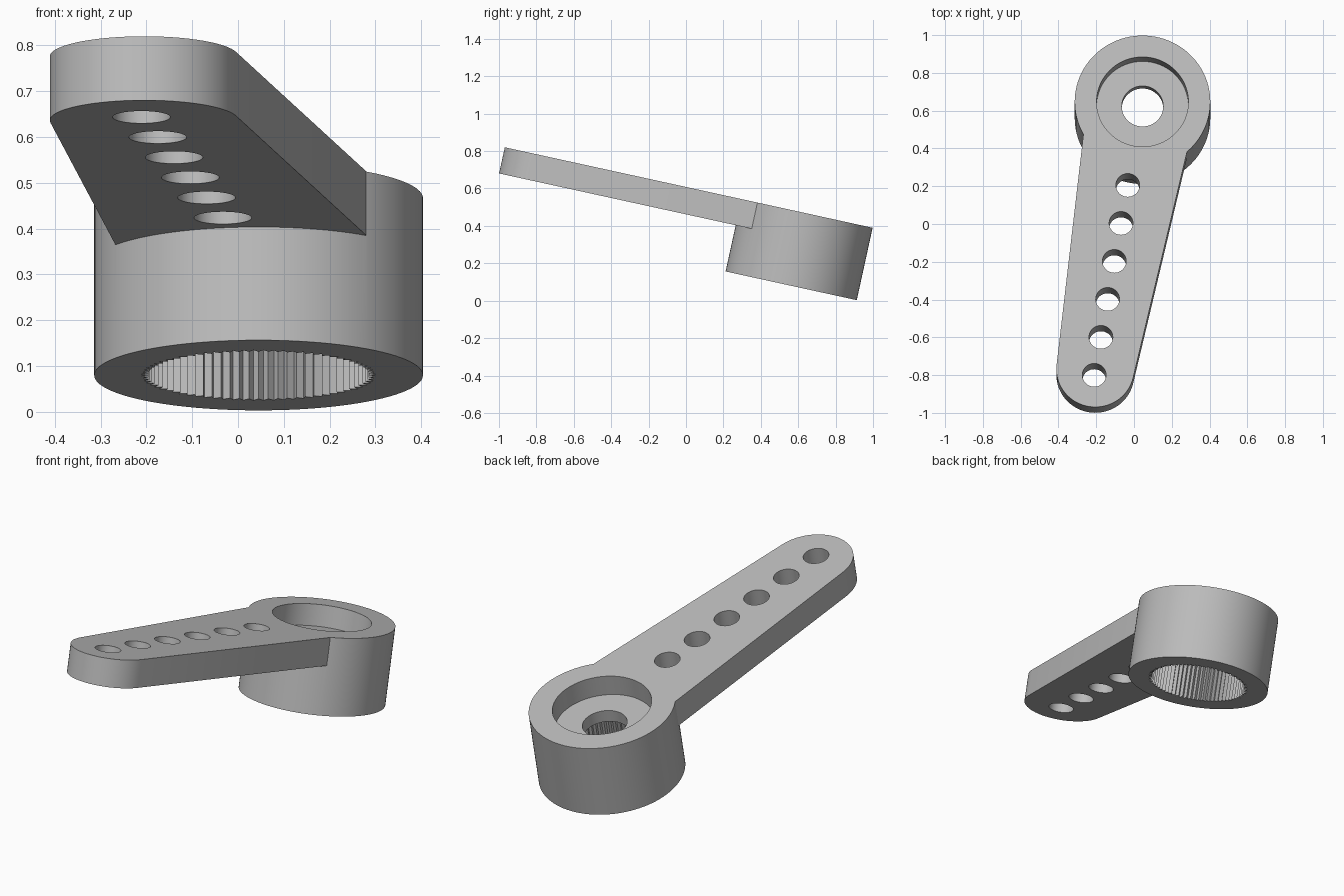
import bpy, bmesh, math
from mathutils import Vector

if "Cube" in bpy.data.objects:
    bpy.data.objects.remove(bpy.data.objects["Cube"], do_unlink=True)

# Single plastic material
grey = bpy.data.materials.new("light_grey_plastic")
grey.use_nodes = True
colour = (0.5, 0.5, 0.5, 1)
grey.diffuse_color = colour
grey.node_tree.nodes["Principled BSDF"].inputs["Base Color"].default_value = colour

# Sizes, measured from the hub centre on the flat top face
HUB_R, HUB_H = 0.359, 0.396
ARM_T, TIP_R = 0.143, 0.206
TIP = Vector((-0.25, -1.448))
RECESS_D, WEB_T = 0.11, 0.065


def circle(r, n, centre=(0, 0)):
    return [(centre[0] + r * math.cos(math.tau * i / n),
             centre[1] + r * math.sin(math.tau * i / n)) for i in range(n)]


def prism(name, outline, bottom, top):
    """Extrude a counter-clockwise outline between two heights."""
    bm = bmesh.new()
    low = bm.faces.new([bm.verts.new((x, y, bottom)) for x, y in outline])
    new = bmesh.ops.extrude_face_region(bm, geom=[low])["geom"]
    bmesh.ops.translate(bm, vec=(0, 0, top - bottom),
                        verts=[v for v in new if isinstance(v, bmesh.types.BMVert)])
    bmesh.ops.recalc_face_normals(bm, faces=bm.faces)
    mesh = bpy.data.meshes.new(name)
    bm.to_mesh(mesh)
    bm.free()
    mesh.materials.append(grey)
    obj = bpy.data.objects.new(name, mesh)
    bpy.context.collection.objects.link(obj)
    return obj


def combine(target, other, operation):
    mod = target.modifiers.new(operation.lower(), "BOOLEAN")
    mod.object, mod.operation, mod.solver = other, operation, "EXACT"
    bpy.context.view_layer.objects.active = target
    bpy.ops.object.modifier_apply(modifier=mod.name)
    bpy.data.objects.remove(other, do_unlink=True)


# Hub and tapered arm with a rounded tip
horn = prism("servo_horn", circle(HUB_R, 96), -HUB_H, 0)
start, end, steps = math.radians(173.6), math.radians(347), 40
arc = [start + (end - start) * i / steps for i in range(steps + 1)]
outline = [(TIP.x + TIP_R * math.cos(a), TIP.y + TIP_R * math.sin(a)) for a in arc]
outline += [(0.235, -0.274), (0.235, -0.1), (-0.295, -0.1), (-0.312, -0.17)]
combine(horn, prism("arm", outline, -ARM_T, 0), "UNION")

# Screw recess and through hole
combine(horn, prism("recess_cutter", circle(0.243, 80), -RECESS_D, 0.1), "DIFFERENCE")
combine(horn, prism("screw_hole_cutter", circle(0.11, 48), -0.3, 0.1), "DIFFERENCE")

# Toothed socket underneath
teeth = 72
star = [(r * math.cos(math.pi * i / teeth), r * math.sin(math.pi * i / teeth))
        for i in range(2 * teeth) for r in [0.257 if i % 2 else 0.241]]
combine(horn, prism("socket_cutter", star, -HUB_H - 0.1, -RECESS_D - WEB_T), "DIFFERENCE")

# Row of linkage holes along the arm
direction = TIP / abs(TIP.y)
for i in range(6):
    spot = direction * (0.452 + 0.2058 * i)
    combine(horn, prism("hole_cutter", circle(0.063, 40, spot), -0.25, 0.1), "DIFFERENCE")

# Smooth the round walls and tilt the horn into place
bpy.ops.object.select_all(action="DESELECT")
horn.select_set(True)
bpy.context.view_layer.objects.active = horn
bpy.ops.object.shade_smooth_by_angle(angle=math.radians(25))
horn.rotation_euler.x = math.radians(-12.34)
horn.location = (0.045, 0.647, 0.4665)
